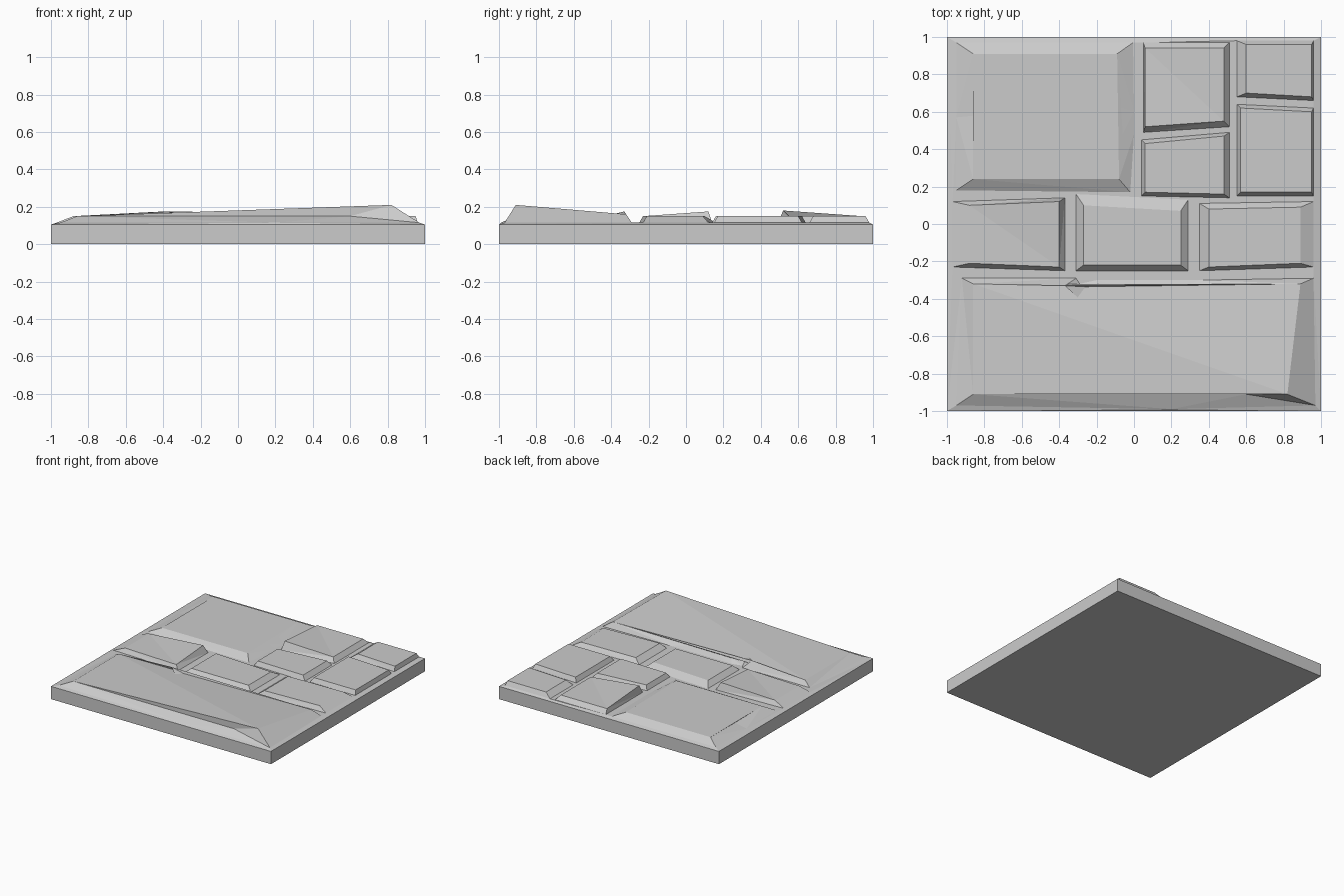
import bpy, bmesh
from mathutils import Vector

if "Cube" in bpy.data.objects:
    bpy.data.objects.remove(bpy.data.objects["Cube"])

FLOOR, TOP, RIM = 0.115, 0.15, 0.105

# Four-sided stones: base x0,y0,x1,y1, top x0,y0,x1,y1, back-edge skew, front-edge skew, {corner: height}
BLOCKS = [
    (0.05, 0.49, 0.51, 0.97, 0.06, 0.52, 0.48, 0.94, 0.00, 0.03, {0: 0.18}),
    (0.55, 0.68, 0.96, 0.98, 0.60, 0.70, 0.95, 0.96, 0.00, -0.02, {}),
    (0.55, 0.15, 0.96, 0.64, 0.57, 0.17, 0.95, 0.62, -0.02, 0.00, {}),
    (0.04, 0.15, 0.51, 0.45, 0.06, 0.17, 0.48, 0.43, 0.04, -0.01, {}),
    (-0.97, -0.23, -0.37, 0.12, -0.88, -0.21, -0.40, 0.10, 0.02, -0.02, {2: 0.175}),
    (-0.31, -0.25, 0.29, 0.16, -0.27, -0.22, 0.25, 0.10, -0.03, 0.00, {}),
    (0.35, -0.25, 0.96, 0.11, 0.40, -0.23, 0.89, 0.08, 0.01, 0.02, {}),
]
# Large irregular stones: base x,y, top x,y,z around the outline
BACK_SLAB = [
    (-0.95, 0.18, -0.86, 0.24, TOP), (-0.02, 0.17, -0.08, 0.24, TOP),
    (0.0, 0.48, -0.06, 0.48, 0.14), (0.0, 0.60, -0.09, 0.63, TOP),
    (-0.005, 0.97, -0.09, 0.91, TOP), (-0.95, 0.97, -0.86, 0.91, TOP),
    (-0.95, 0.57, -0.85, 0.58, 0.14),
]
FRONT_SLAB = [
    (-0.95, -0.97, -0.86, -0.91, TOP), (0.2, -0.99, 0.6, -0.91, TOP),
    (0.97, -0.97, 0.82, -0.91, 0.21), (0.96, -0.29, 0.89, -0.32, 0.16),
    (0.35, -0.30, 0.11, -0.39, TOP), (-0.2, -0.30, -0.18, -0.34, 0.14),
    (-0.29, -0.32, -0.26, -0.43, TOP), (-0.31, -0.29, -0.37, -0.33, 0.175),
    (-0.92, -0.29, -0.86, -0.32, TOP),
]


def block_ring(b):
    x0, y0, x1, y1, u0, v0, u1, v1, back, front, high = b
    base = [(x0, y0), (x1, y0 + front), (x1, y1 + back), (x0, y1)]
    top = [(u0, v0), (u1, v0 + front), (u1, v1 + back), (u0, v1)]
    return [(*p, *q, high.get(i, TOP)) for i, (p, q) in enumerate(zip(base, top))]


bm = bmesh.new()
loops = []


def loop(verts):
    n = len(verts)
    loops.extend(bm.edges.new((verts[i], verts[(i + 1) % n])) for i in range(n))


def bridge(low, high):
    n = len(low)
    for i in range(n):
        j = (i + 1) % n
        bm.faces.new((low[i], low[j], high[j], high[i]))


# Mortar outline and stone outlines, filled with holes
square = [(-1, -1), (1, -1), (1, 1), (-1, 1)]
rim = [bm.verts.new((x, y, RIM)) for x, y in square]
loop(rim)
stones = []
for ring in [block_ring(b) for b in BLOCKS] + [BACK_SLAB, FRONT_SLAB]:
    low = [bm.verts.new((p[0], p[1], FLOOR)) for p in ring]
    loop(low)
    stones.append((low, ring))
bmesh.ops.triangle_fill(bm, edges=loops, use_beauty=True, normal=Vector((0, 0, 1)))

# Stone sides and tops
for low, ring in stones:
    high = [bm.verts.new(p[2:]) for p in ring]
    bridge(low, high)
    bm.faces.new(high)

# Slab sides and underside
foot = [bm.verts.new((x, y, 0)) for x, y in square]
bridge(foot, rim)
bm.faces.new(foot[::-1])

bmesh.ops.triangulate(bm, faces=bm.faces[:], ngon_method='EAR_CLIP')
bmesh.ops.recalc_face_normals(bm, faces=bm.faces[:])
mesh = bpy.data.meshes.new("stone_panel")
bm.to_mesh(mesh)
bm.free()
bpy.context.collection.objects.link(bpy.data.objects.new("stone_panel", mesh))
